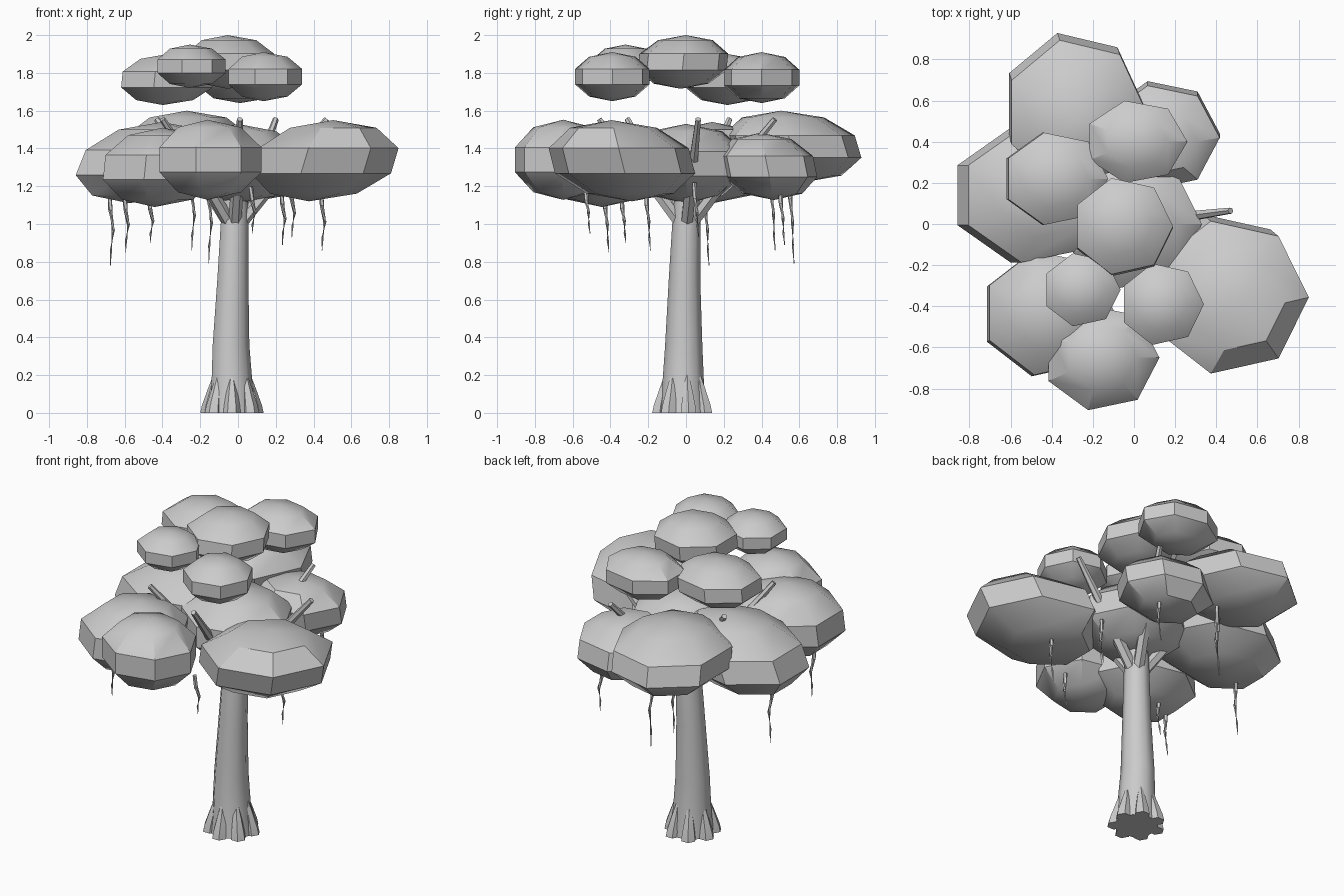
import bpy, bmesh, math
from mathutils import Vector

if "Cube" in bpy.data.objects:
    bpy.data.objects.remove(bpy.data.objects["Cube"])


def finish(name, bm, angle):
    bmesh.ops.recalc_face_normals(bm, faces=bm.faces)
    me = bpy.data.meshes.new(name)
    bm.to_mesh(me)
    bm.free()
    me.polygons.foreach_set("use_smooth", [True] * len(me.polygons))
    me.set_sharp_from_angle(angle=math.radians(angle))
    ob = bpy.data.objects.new(name, me)
    bpy.context.collection.objects.link(ob)
    return ob


def skin(bm, rings):
    """Bridge equal vertex rings and cap both ends."""
    rings = [[bm.verts.new(p) for p in r] for r in rings]
    n = len(rings[0])
    for a, b in zip(rings, rings[1:]):
        for i in range(n):
            bm.faces.new((a[i], a[(i + 1) % n], b[(i + 1) % n], b[i]))
    bm.faces.new(rings[0])
    bm.faces.new(rings[-1])


def tube(name, stations, sides, flat=False, angle=40):
    """Tapered tube through (x, y, z, radius) stations; flat keeps rings level."""
    pts = [Vector(s[:3]) for s in stations]
    rings = []
    for i, p in enumerate(pts):
        d = pts[min(i + 1, len(pts) - 1)] - pts[max(i - 1, 0)]
        q = Vector((0, 0, 1)).rotation_difference(Vector((0, 0, 1)) if flat else d)
        r = stations[i][3]
        rings.append([p + q @ Vector((r * math.cos(math.tau * k / sides),
                                      r * math.sin(math.tau * k / sides), 0))
                      for k in range(sides)])
    bm = bmesh.new()
    skin(bm, rings)
    return finish(name, bm, angle)


def leaf_clump(name, c, rx, ry, h, shear):
    """Squashed seven-sided ball with four rings and two poles, leaning by shear."""
    bm = bmesh.new()

    def vert(x, y, z):
        return bm.verts.new((c[0] + x + shear[0] * z, c[1] + y + shear[1] * z, c[2] + z))
    rings = []
    for f, z in ((.62, -.81), (1, -.31), (1, .31), (.62, .81)):
        rings.append([vert(f * rx * math.cos(math.tau * k / 7),
                           f * ry * math.sin(math.tau * k / 7), z * h) for k in range(7)])
    bottom, top = vert(0, 0, -h), vert(0, 0, h)
    for i in range(7):
        j = (i + 1) % 7
        bm.faces.new((bottom, rings[0][j], rings[0][i]))
        bm.faces.new((top, rings[3][i], rings[3][j]))
        for a, b in zip(rings, rings[1:]):
            bm.faces.new((a[i], a[j], b[j], b[i]))
    return finish(name, bm, 35)


# Trunk, slightly leaning and flared toward the ground
tube("trunk", [(-.03, -.015, 0, .13), (-.035, -.015, .15, .112), (-.04, -.012, .36, .1),
               (-.03, -.008, .7, .085), (-.018, .004, 1.08, .073), (-.015, .004, 1.2, .06)],
     9, flat=True)

# Root flares around the base
for k in range(7):
    a = math.tau * (k + .25) / 7
    ca, sa = math.cos(a), math.sin(a)
    st = [(-.032 + r * ca, -.014 + r * sa, z, w)
          for r, z, w in ((.125, 0, .046), (.12, .04, .042), (.102, .13, .027), (.09, .21, .008))]
    tube(f"root_{k + 1}", st, 6, flat=True)

# Branches fanning out of the trunk top
for k, (x, y) in enumerate(((.47, .065), (.2, .47), (-.43, .23), (-.4, -.31), (.01, -.46))):
    tube(f"branch_{k + 1}", [(-.018 + .06 * x, .06 * y, 1.0, .035),
                             (-.01 + .3 * x, .3 * y, 1.15, .034),
                             (x, y, 1.555, .016)], 6)

# Lower canopy: centre, x radius, y radius, half height, lean
lower = [
    ((.44, -.34, 1.335), .39, .38, .215, (.3, -.25)),
    ((-.16, -.65, 1.34), .284, .262, .212, (0, 0)),
    ((-.42, -.435, 1.30), .32, .31, .21, (.1, .05)),
    ((-.49, .14, 1.325), .38, .335, .215, (.4, 0)),
    ((-.29, .56, 1.41), .345, .36, .19, (.1, -.3)),
    ((.13, .43, 1.305), .287, .26, .178, (0, -.2)),
    ((0, 0, 1.32), .33, .32, .21, (0, 0)),
]
for k, b in enumerate(lower):
    leaf_clump(f"lower_leaf_clump_{k + 1}", *b)

# Upper canopy
upper = [
    ((-.055, -.015, 1.858), .245, .24, .142, (0, .1)),
    ((-.385, .22, 1.765), .255, .23, .135, (.1, 0)),
    ((.01, .4, 1.775), .25, .205, .135, (0, 0)),
    ((-.255, -.32, 1.835), .19, .182, .115, (0, 0)),
    ((.135, -.39, 1.78), .205, .203, .13, (0, 0)),
]
for k, b in enumerate(upper):
    leaf_clump(f"upper_leaf_clump_{k + 1}", *b)

# Hanging vines: x, y, top z, tip z
vines = [(-.67, .11, 1.2, .78), (-.59, -.42, 1.18, .85), (-.46, -.33, 1.16, .9),
         (-.24, .46, 1.28, .86), (-.15, .56, 1.28, .79), (.08, -.52, 1.2, .95),
         (.29, .055, 1.22, .93), (.24, .51, 1.2, .89), (.45, -.2, 1.2, .86)]
for k, (x, y, t, b) in enumerate(vines):
    st = [(x + dx, y + dy, t + (b - t) * f, r) for f, dx, dy, r in
          ((0, -.012, -.01, .012), (.3, -.005, -.008, .012), (.55, .01, .004, .009),
           (.8, -.002, .006, .006), (1, -.005, .012, .002))]
    tube(f"vine_{k + 1}", st, 5)
